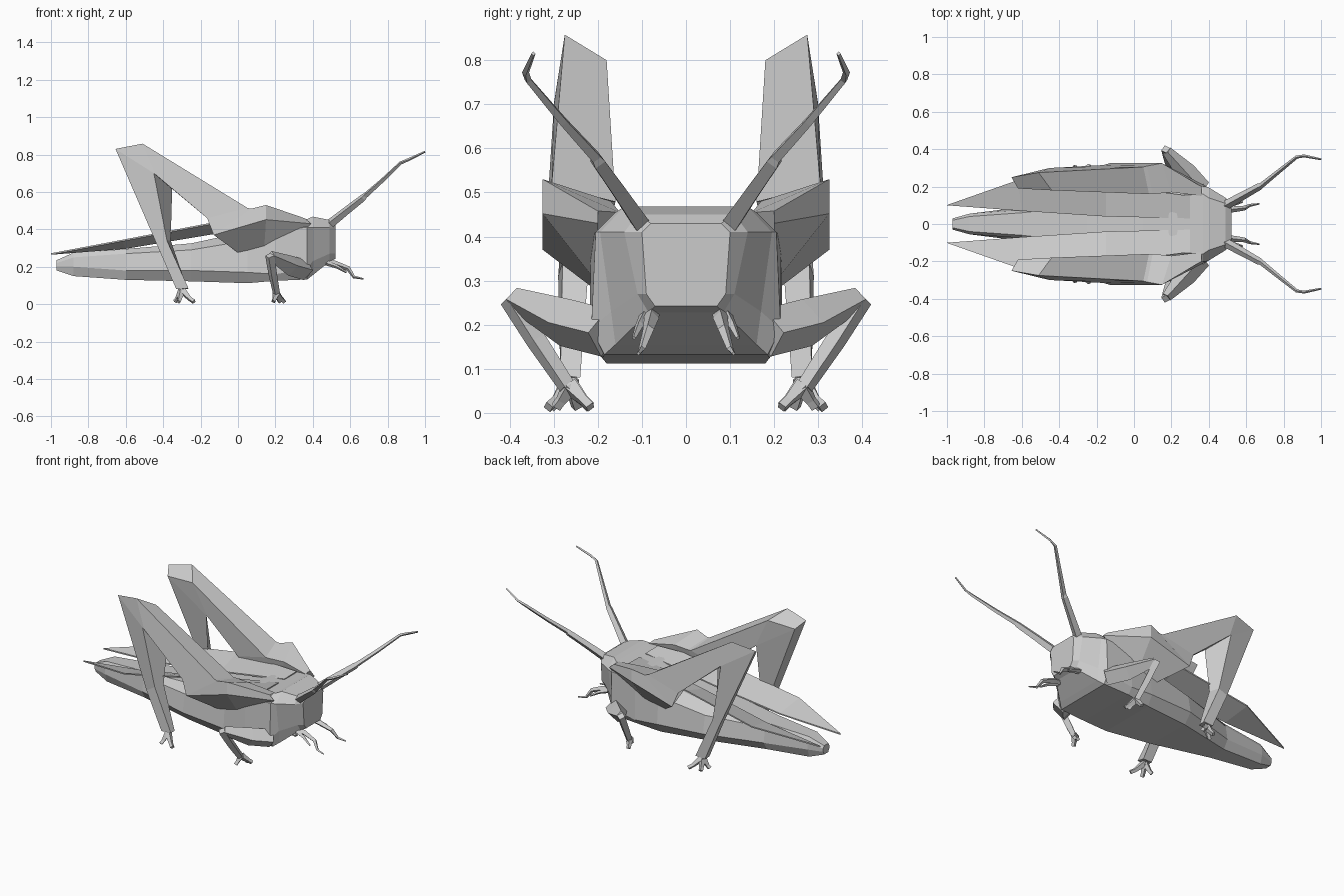
import bpy, bmesh
from mathutils import Vector as V


def make(name, loft_list, mirror=True):
    """Each loft is a list of rings of equal length, skinned and capped."""
    bm = bmesh.new()
    for rings in loft_list:
        vs = [[bm.verts.new(p) for p in r] for r in rings]
        n = len(vs[0])
        for a, b in zip(vs, vs[1:]):
            for i in range(n):
                j = (i + 1) % n
                bm.faces.new((a[i], a[j], b[j], b[i]))
        bm.faces.new(vs[0])
        bm.faces.new(vs[-1][::-1])
    bmesh.ops.recalc_face_normals(bm, faces=bm.faces)
    me = bpy.data.meshes.new(name)
    bm.to_mesh(me)
    bm.free()
    ob = bpy.data.objects.new(name, me)
    bpy.context.collection.objects.link(ob)
    if mirror:
        m = ob.modifiers.new("mirror", 'MIRROR')
        m.use_axis = (False, True, False)
        m.use_mirror_merge = False
    return ob


def tube(path):
    """Four-sided rings along (x, y, z, radius) points."""
    pts = [V(p[:3]) for p in path]
    rings = []
    for i, p in enumerate(pts):
        t = (pts[min(i + 1, len(pts) - 1)] - pts[max(i - 1, 0)]).normalized()
        ref = V((0, 0, 1)) if abs(t.z) < 0.9 else V((1, 0, 0))
        s = t.cross(ref).normalized()
        u = s.cross(t)
        r = path[i][3]
        rings.append([p + s * r, p + u * r, p - s * r, p - u * r])
    return rings


def octagon(x, tw, tz, uw, uz, lw, lz, bw, bz):
    half = [(tw, tz), (uw, uz), (lw, lz), (bw, bz)]
    return [(x, y, z) for y, z in half] + [(x, -y, z) for y, z in half[::-1]]


def toes(x, y, z, spread):
    return [tube([(x, y, z, .022), (x + dx, y + dy, .028, .013), (x + dx * 1.5, y + dy * 1.5, .013, .013)])
            for dx, dy in spread]


# Abdomen, thorax and head as one skin
make("body", [[octagon(*r) for r in (
    (-.97, .02, .235, .03, .22, .03, .20, .02, .18),
    (-.88, .04, .275, .055, .25, .055, .20, .04, .15),
    (-.60, .06, .295, .075, .27, .09, .18, .06, .13),
    (-.25, .10, .325, .17, .29, .19, .18, .14, .122),
    (.05, .12, .39, .20, .34, .215, .17, .18, .112),
    (.20, .15, .44, .215, .40, .22, .16, .19, .125),
    (.37, .16, .455, .205, .41, .215, .19, .185, .132),
    (.40, .14, .468, .195, .41, .17, .23, .16, .155),
    (.49, .11, .45, .14, .41, .11, .27, .085, .228),
    (.52, .08, .43, .10, .41, .09, .27, .07, .242))]], False)

# Folded wings, outer edge raised
wing = []
for inner, outer in (((-1, .10, .268), (-.99, .105, .27)),
                     ((-.60, .07, .30), (-.62, .235, .34)),
                     ((-.15, .04, .375), (-.15, .21, .43)),
                     ((.30, .03, .45), (.30, .15, .452))):
    a, b, t = V(inner), V(outer), V((0, 0, .004))
    wing.append([a + t, b + t, b - t, a - t])
make("wing", [wing])

# Hind leg: shin, knee, thigh and flared hip
hind = [
    [(-.33, .285, .08), (-.33, .24, .08), (-.27, .24, .08), (-.265, .285, .085)],
    [(-.43, .29, .31), (-.42, .23, .31), (-.36, .22, .34), (-.38, .28, .34)],
    [(-.655, .25, .83), (-.62, .19, .79), (-.352, .19, .615), (-.45, .30, .70)],
    [(-.51, .275, .858), (-.44, .18, .80), (-.345, .19, .61), (-.44, .30, .692)],
    [(.05, .305, .515), (.08, .16, .48), (-.12, .17, .43), (-.165, .315, .46)],
    [(.07, .31, .51), (.10, .16, .48), (.00, .20, .275), (-.13, .325, .37)],
    [(.15, .325, .53), (.20, .17, .48), (.14, .205, .30), (.15, .325, .452)],
    [(.36, .20, .458), (.36, .15, .455), (.28, .20, .325), (.39, .20, .43)]]
make("hind_leg", [hind])
make("hind_foot", toes(-.30, .263, .075, [(.043, .033), (-.025, -.01), (-.012, .03)]))

# Front leg
make("front_leg", [
    tube([(.36, .185, .182, .055), (.28, .275, .205, .055), (.175, .39, .258, .027)]),
    tube([(.17, .40, .26, .025), (.185, .34, .165, .024), (.205, .27, .06, .02)])])
make("front_foot", toes(.205, .262, .06, [(.028, -.03), (-.01, .022), (.012, -.03)]))

# Mouth feelers
make("feeler", [
    tube([(.46, .078, .228, .018), (.52, .078, .215, .017), (.59, .085, .19, .013),
          (.62, .10, .145, .008), (.67, .108, .135, .004)]),
    tube([(.46, .09, .225, .015), (.53, .105, .20, .010), (.58, .118, .17, .005)])])

# Antennae
make("antenna", [tube([
    (.48, .095, .42, .026), (.58, .15, .50, .022), (.67, .20, .57, .019),
    (.68, .205, .58, .015), (.77, .278, .66, .012), (.87, .358, .755, .009),
    (.91, .364, .772, .008), (1.0, .346, .815, .005)])])
